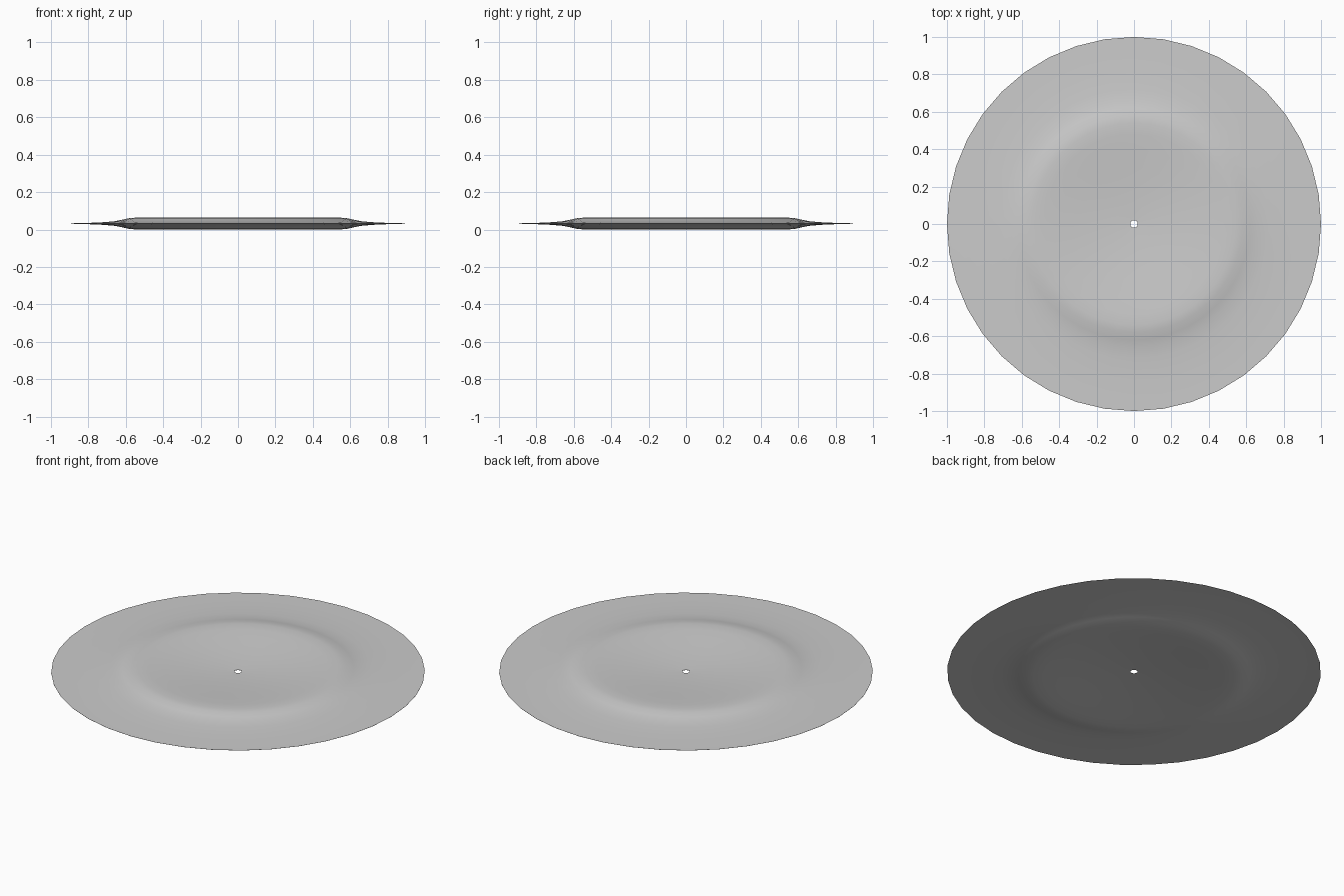
import bpy, bmesh
from math import pi, radians
from mathutils import Matrix, Vector

SEGMENTS = 40
MID = 0.032

cube = bpy.data.objects.get("Cube")
if cube:
    bpy.data.objects.remove(cube, do_unlink=True)

grey = bpy.data.materials.new("plain grey")
grey.use_nodes = True
colour = (0.6, 0.6, 0.6, 1)
grey.diffuse_color = colour
grey.node_tree.nodes["Principled BSDF"].inputs["Base Color"].default_value = colour

# Half profile as (radius, half thickness): dished centre, raised ring, thin rim
profile = [(0.02, 0.001), (0.1, 0.003), (0.2, 0.008), (0.3, 0.015),
           (0.4, 0.023), (0.48, 0.029), (0.54, 0.032), (0.58, 0.029),
           (0.62, 0.02), (0.66, 0.012), (0.72, 0.007), (0.81, 0.003),
           (0.9, 0.001), (1.0, 0.0003)]

# Disc: closed outline of the upper and lower halves, spun around z
outline = profile + [(r, -h) for r, h in reversed(profile)]
bm = bmesh.new()
verts = [bm.verts.new((r, 0, MID + h)) for r, h in outline]
edges = [bm.edges.new((a, b)) for a, b in zip(verts, verts[1:] + verts[:1])]
bmesh.ops.spin(bm, geom=verts + edges, cent=(0, 0, 0), axis=(0, 0, 1),
               angle=2 * pi, steps=SEGMENTS, use_merge=True)
bmesh.ops.remove_doubles(bm, verts=bm.verts, dist=0.00001)
bmesh.ops.recalc_face_normals(bm, faces=bm.faces)

mesh = bpy.data.meshes.new("disc")
bm.to_mesh(mesh)
bm.free()
mesh.materials.append(grey)
disc = bpy.data.objects.new("disc", mesh)
bpy.context.collection.objects.link(disc)

# Smooth faces with crisp rim edges
bpy.context.view_layer.objects.active = disc
disc.select_set(True)
bpy.ops.object.shade_smooth_by_angle(angle=radians(30))
